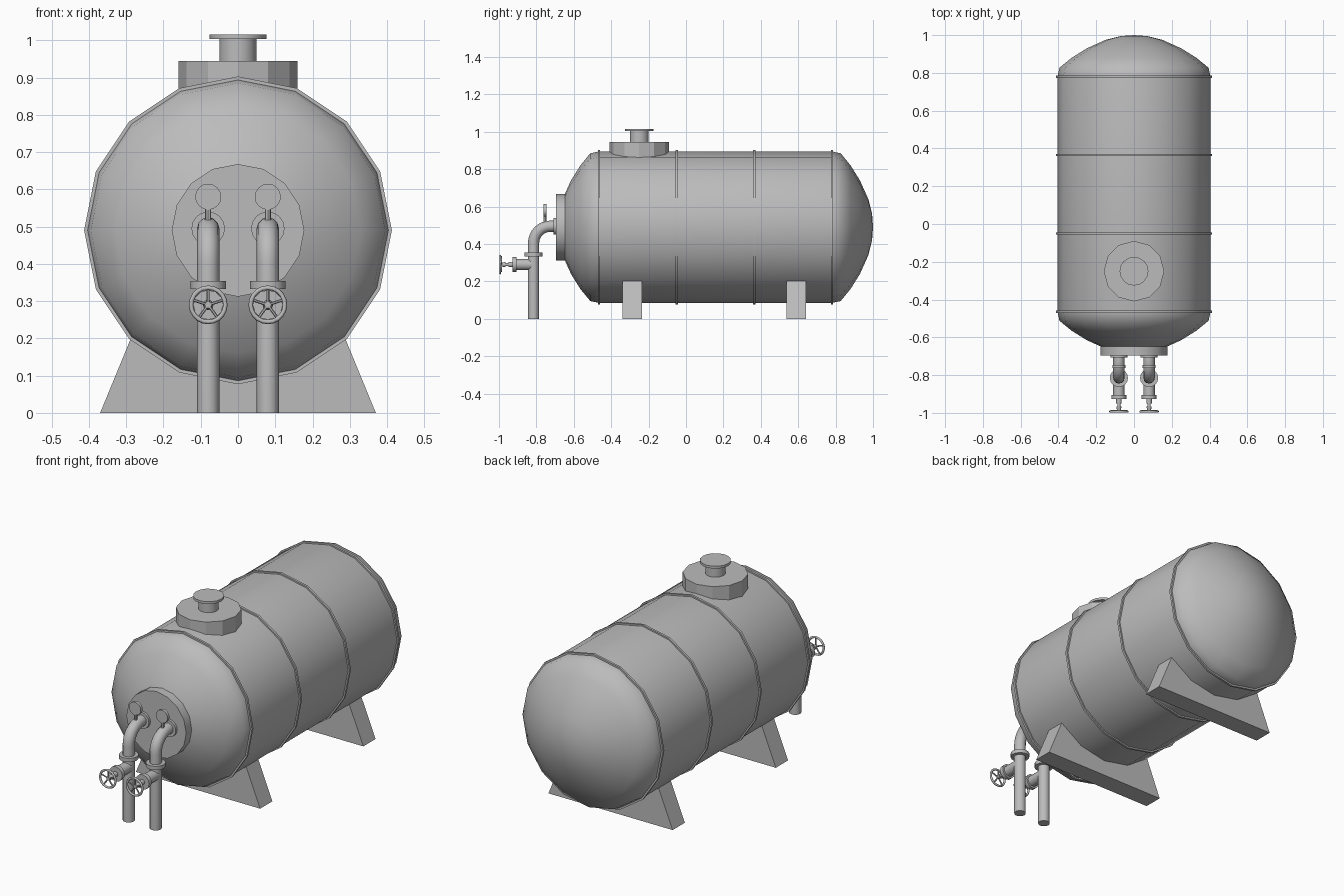
import bpy, bmesh, math
from mathutils import Vector

old = bpy.data.objects.get("Cube")
if old:
    bpy.data.objects.remove(old, do_unlink=True)

grey = bpy.data.materials.new("steel grey")
grey.use_nodes = True
COLOUR = (0.5, 0.5, 0.5, 1)
grey.diffuse_color = COLOUR
grey.node_tree.nodes["Principled BSDF"].inputs["Base Color"].default_value = COLOUR

AXIS_Z = 0.49      # height of the tank axis
R = 0.405          # tank radius


def finish(name, bm, angle=35):
    bmesh.ops.recalc_face_normals(bm, faces=bm.faces)
    mesh = bpy.data.meshes.new(name)
    bm.to_mesh(mesh)
    bm.free()
    mesh.materials.append(grey)
    ob = bpy.data.objects.new(name, mesh)
    bpy.context.collection.objects.link(ob)
    if angle:
        bpy.ops.object.select_all(action='DESELECT')
        ob.select_set(True)
        bpy.context.view_layer.objects.active = ob
        bpy.ops.object.shade_smooth_by_angle(angle=math.radians(angle))
    return ob


def lathe(name, profile, centre, axis, sides=16, closed=False, angle=35):
    """Spin (radius, distance) points about the y or z axis through centre."""
    bm = bmesh.new()
    rings = []
    for r, d in profile:
        ring = []
        for i in range(1 if r == 0 else sides):
            a = math.tau * i / sides
            u, v = r * math.cos(a), r * math.sin(a)
            p = (u, d, v) if axis == 'Y' else (u, v, d)
            ring.append(bm.verts.new(Vector(p) + Vector(centre)))
        rings.append(ring)
    pairs = list(zip(rings, rings[1:]))
    if closed:
        pairs.append((rings[-1], rings[0]))
    for a, b in pairs:
        for i in range(sides):
            j = (i + 1) % sides
            quad = [a[i % len(a)], a[j % len(a)], b[j % len(b)], b[i % len(b)]]
            bm.faces.new(list(dict.fromkeys(quad)))
    if not closed:
        for ring in (rings[0], rings[-1]):
            if len(ring) > 2:
                bm.faces.new(ring)
    return finish(name, bm, angle)


def sweep(name, path, radius, sides=12):
    """Round pipe along a path that stays in a plane of constant x."""
    bm = bmesh.new()
    pts = [Vector(p) for p in path]
    rings = []
    for i, p in enumerate(pts):
        t = (pts[min(i + 1, len(pts) - 1)] - pts[max(i - 1, 0)]).normalized()
        side = Vector((1, 0, 0))
        up = t.cross(side)
        rings.append([bm.verts.new(p + radius * (side * math.cos(math.tau * k / sides)
                     + up * math.sin(math.tau * k / sides))) for k in range(sides)])
    for a, b in zip(rings, rings[1:]):
        for k in range(sides):
            m = (k + 1) % sides
            bm.faces.new((a[k], a[m], b[m], b[k]))
    bm.faces.new(rings[0])
    bm.faces.new(rings[-1])
    return finish(name, bm)


# Tank shell with domed ends
dome = [(0, 0.22), (0.07, 0.215), (0.15, 0.195), (0.25, 0.15), (0.33, 0.1), (0.395, 0.047)]
FRONT, BACK = -0.465, 0.78
profile = [(r, FRONT - d) for r, d in dome] + [(R, FRONT), (R, BACK)]
profile += [(r, BACK + d) for r, d in reversed(dome)]
lathe("tank_shell", profile, (0, 0, AXIS_Z), 'Y', angle=50)

# Weld bands
for i in range(4):
    y = FRONT + (BACK - FRONT) * i / 3
    lathe(f"weld_band_{i + 1}", [(R - 0.01, -0.006), (R + 0.008, -0.006),
          (R + 0.008, 0.006), (R - 0.01, 0.006)], (0, y, AXIS_Z), 'Y', closed=True)

# Top hatch: collar, neck and lid
lathe("hatch_collar", [(0.16, 0.8), (0.16, 0.945)], (0, -0.25, 0), 'Z', 12, angle=0)
lathe("hatch_neck", [(0.05, 0.94), (0.05, 1.003)], (0, -0.25, 0), 'Z', 16)
lathe("hatch_lid", [(0.076, 1.003), (0.076, 1.016)], (0, -0.25, 0), 'Z', 16)

# Round plate on the front end
lathe("front_plate", [(0.178, -0.695), (0.178, -0.64)], (0, 0, AXIS_Z), 'Y', 16)

# Saddles under the tank
for name, y in (("front_saddle", -0.288), ("rear_saddle", 0.59)):
    bm = bmesh.new()
    outline = [(-0.37, 0), (0.37, 0), (0.286, 0.204), (-0.286, 0.204)]
    face = bm.faces.new([bm.verts.new((x, y - 0.052, z)) for x, z in outline])
    out = bmesh.ops.extrude_face_region(bm, geom=[face])
    bmesh.ops.translate(bm, vec=(0, 0.104, 0),
                        verts=[v for v in out["geom"] if isinstance(v, bmesh.types.BMVert)])
    finish(name, bm, 0)

# Twin outlets: pipe, flanges, gauge, valve and handwheel
PIPE_Y, BEND, VALVE_Z = -0.815, 0.09, 0.29
for side, x in (("left", 0.08), ("right", -0.08)):
    path = [(x, PIPE_Y, 0)]
    for i in range(9):
        a = math.pi / 2 * i / 8
        path.append((x, PIPE_Y + BEND * (1 - math.cos(a)), 0.495 - BEND + BEND * math.sin(a)))
    path.append((x, -0.68, 0.495))
    sweep(f"{side}_outlet_pipe", path, 0.03)
    lathe(f"{side}_wall_flange", [(0.045, -0.708), (0.045, -0.68)], (x, 0, 0.495), 'Y')
    lathe(f"{side}_pipe_flange", [(0.048, 0.333), (0.048, 0.354)], (x, PIPE_Y, 0), 'Z')
    lathe(f"{side}_gauge_stem", [(0.008, 0.5), (0.008, 0.56)], (x, -0.755, 0), 'Z', 8)
    lathe(f"{side}_gauge", [(0.035, -0.008), (0.035, 0.008)], (x, -0.755, 0.58), 'Y')
    lathe(f"{side}_valve_body", [(0.03, PIPE_Y), (0.03, -0.905), (0.04, -0.905),
          (0.04, -0.927), (0.014, -0.927), (0.014, -0.95), (0.008, -0.95),
          (0.008, -0.965), (0.014, -0.965), (0.009, -0.992)], (x, 0, VALVE_Z), 'Y', 12)
    # Wheel rim with a round section
    rim = [(0.046 + 0.006 * math.cos(math.tau * k / 6),
            -0.993 + 0.006 * math.sin(math.tau * k / 6)) for k in range(6)]
    lathe(f"{side}_wheel_rim", rim, (x, 0, VALVE_Z), 'Y', 20, closed=True, angle=70)
    # Five spokes around the hub
    for k in range(5):
        a = math.tau * k / 5
        spoke = lathe(f"{side}_wheel_spoke_{k + 1}", [(0.004, 0), (0.004, 0.046)],
                      (0, 0, 0), 'Z', 6)
        spoke.location = (x, -0.988, VALVE_Z)
        spoke.rotation_euler = (0, a, 0)
